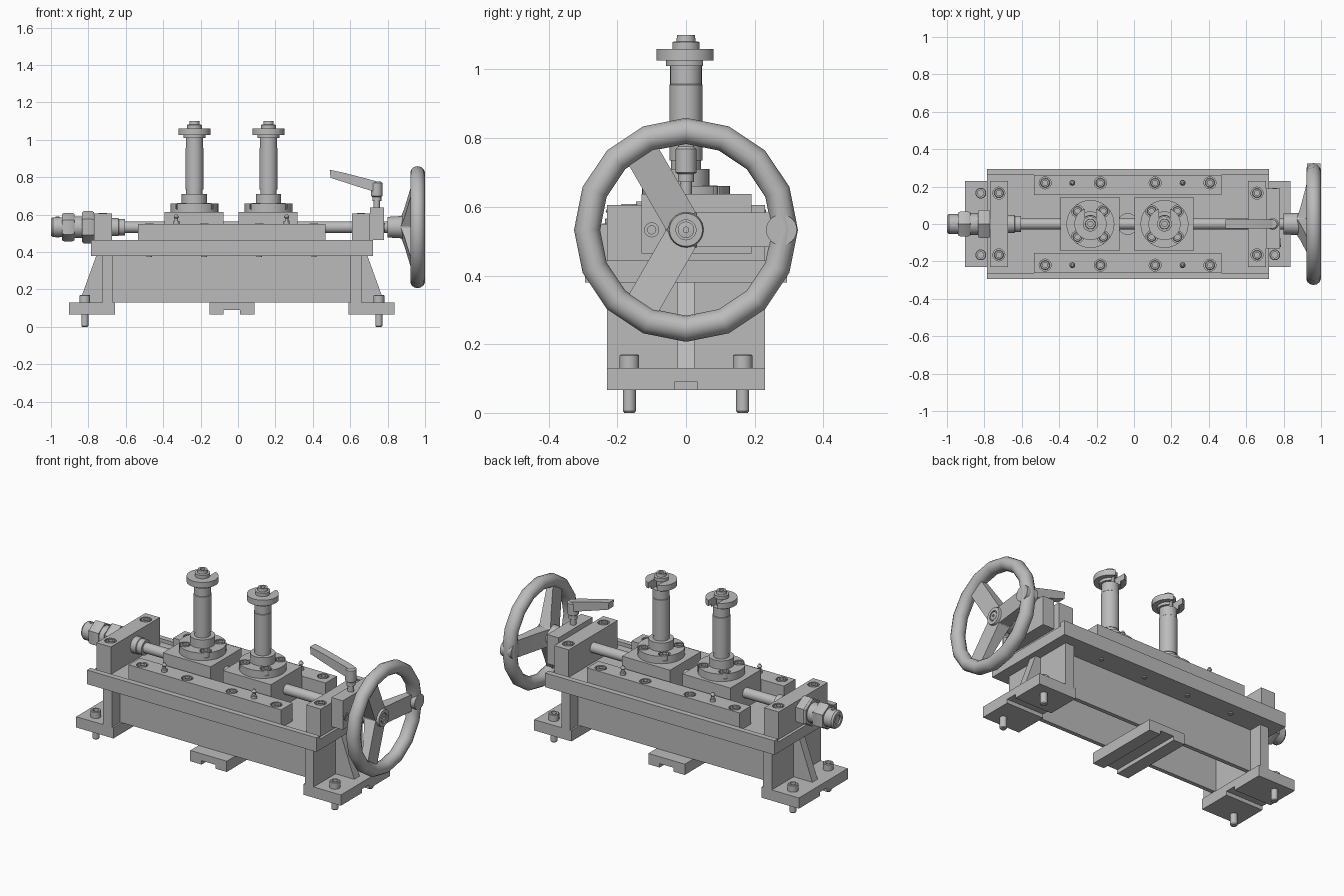
import bpy, bmesh, math
from mathutils import Matrix, Vector

cube = bpy.data.objects.get("Cube")
if cube:
    bpy.data.objects.remove(cube)

steel = bpy.data.materials.new("plain_grey_steel")
steel.use_nodes = True
GREY = (0.5, 0.5, 0.5, 1)
steel.diffuse_color = GREY
steel.node_tree.nodes["Principled BSDF"].inputs["Base Color"].default_value = GREY

MID = -0.033          # lengthwise centre of the base
AXIS_Z = 0.533        # height of the lead screw
parts = []


def finish(name, bm):
    bmesh.ops.recalc_face_normals(bm, faces=bm.faces)
    mesh = bpy.data.meshes.new(name)
    bm.to_mesh(mesh)
    bm.free()
    mesh.materials.append(steel)
    ob = bpy.data.objects.new(name, mesh)
    bpy.context.collection.objects.link(ob)
    parts.append(ob)
    return ob


def prism(name, axis, pts, a, b, matrix=None):
    """Extrude a profile along an axis: x takes (y, z) points, y takes (x, z)."""
    place = {"x": lambda p, t: (t, p[0], p[1]), "y": lambda p, t: (p[0], t, p[1])}[axis]
    bm = bmesh.new()
    rings = [[bm.verts.new(place(p, t)) for p in pts] for t in (a, b)]
    for ring in rings:
        bm.faces.new(ring)
    n = len(pts)
    for i in range(n):
        j = (i + 1) % n
        bm.faces.new((rings[0][i], rings[0][j], rings[1][j], rings[1][i]))
    if matrix:
        bm.transform(matrix)
    return finish(name, bm)


def box(name, x, y, z):
    return prism(name, "y", [(x[0], z[0]), (x[1], z[0]), (x[1], z[1]), (x[0], z[1])], *y)


def lathe(name, pts, origin=(0, 0, 0), axis="z", seg=24):
    """Turn (distance, radius) points around an axis through origin."""
    bm = bmesh.new()
    rings = []
    for d, r in pts:
        ring = []
        for i in range(seg):
            t = math.tau * i / seg
            ring.append(bm.verts.new((r * math.cos(t), r * math.sin(t), d)))
        rings.append(ring)
    for lo, hi in zip(rings, rings[1:]):
        for i in range(seg):
            j = (i + 1) % seg
            bm.faces.new((lo[i], lo[j], hi[j], hi[i]))
    bm.faces.new(rings[0])
    bm.faces.new(rings[-1])
    turn = Matrix.Rotation(math.pi / 2, 4, "Y") if axis == "x" else Matrix()
    bm.transform(Matrix.Translation(Vector(origin)) @ turn)
    return finish(name, bm)


def cut(ob, cutter):
    mod = ob.modifiers.new("cut", "BOOLEAN")
    mod.operation = "DIFFERENCE"
    mod.solver = "EXACT"
    mod.object = cutter
    bpy.context.view_layer.objects.active = ob
    bpy.ops.object.modifier_apply(modifier="cut")
    parts.remove(cutter)
    bpy.data.objects.remove(cutter)


def bolt_head(name, x, y, bottom, top, r=0.025):
    lathe(name, [(bottom, r), (top - 0.003, r), (top, r * 0.88), (top, r * 0.55),
                 (top - 0.015, r * 0.55)], (x, y, 0), seg=18)


def sunk_bolt(ob, name, x, y, top):
    """Socket bolt sitting in a counterbore."""
    cut(ob, lathe("bore", [(top - 0.03, 0.032), (top + 0.02, 0.032)], (x, y, 0)))
    bolt_head(name, x, y, top - 0.03, top + 0.002)


# Base: grooved feet, end plates, sloping ribs, side walls
def grooved(c, half, groove):
    return [(c - half, 0.067), (c - groove, 0.067), (c - groove, 0.09), (c + groove, 0.09),
            (c + groove, 0.067), (c + half, 0.067), (c + half, 0.131), (c - half, 0.131)]


for s, side in ((-1, "right"), (1, "left")):
    at = lambda d: MID + s * d
    prism(f"{side}_foot", "x", grooved(0, 0.23, 0.033), at(0.625), at(0.87))
    box(f"{side}_end_plate", sorted((at(0.635), at(0.692))), (-0.23, 0.23), (0.131, 0.38))
    prism(f"{side}_rib", "y", [(at(0.692), 0.131), (at(0.815), 0.131), (at(0.725), 0.38),
                               (at(0.692), 0.38)], -0.025, 0.025)
    for y in (-0.165, 0.165):
        bolt_head(f"{side}_foot_bolt", at(0.786), y, 0.131, 0.17, 0.029)
        lathe(f"{side}_foot_bolt_shank", [(0, 0.015), (0.005, 0.019), (0.1, 0.019)],
              (at(0.786), y, 0), seg=18)
prism("middle_foot", "y", grooved(MID, 0.12, 0.045), -0.23, 0.23)
for y in (-0.14, 0.14):
    box("base_side_wall", (MID - 0.64, MID + 0.64), (y - 0.012, y + 0.012), (0.131, 0.38))

# Bed with raised rims
bed = prism("bed_plate", "x", [(-0.294, 0.38), (0.294, 0.38), (0.294, 0.464), (0.262, 0.464),
                               (0.262, 0.443), (-0.262, 0.443), (-0.262, 0.464), (-0.294, 0.464)],
            MID - 0.754, MID + 0.754)
cut(bed, lathe("bore", [(0.4, 0.055), (0.5, 0.055)], (MID, 0, 0)))

# Guide rails with bolts and grease nipples
for s in (-1, 1):
    rail = box("guide_rail", (-0.535, 0.467), sorted((s * 0.155, s * 0.262)), (0.443, 0.55))
    for x in (-0.475, -0.18, 0.113, 0.406):
        sunk_bolt(rail, "rail_bolt", x, s * 0.22, 0.55)
        lathe("rail_bolt_tip", [(0.374, 0.014), (0.382, 0.014)], (x, s * 0.22, 0), seg=12)
    for x in (-0.33, 0.26):
        lathe("grease_nipple", [(0.55, 0.016), (0.565, 0.016), (0.567, 0.009), (0.58, 0.009),
                                (0.587, 0.014), (0.602, 0.006)], (x, s * 0.22, 0), seg=12)

# Bearing blocks at both ends
for x0, x1 in ((-0.77, -0.675), (0.61, 0.705)):
    block = box("bearing_block", (x0, x1), (-0.23, 0.23), (0.443, 0.606))
    for y in (-0.165, 0.165):
        sunk_bolt(block, "bearing_bolt", (x0 + x1) / 2, y, 0.606)

# Carriages with clamping posts
for x in (-0.233, 0.163):
    box("carriage", (x - 0.16, x + 0.155), (-0.145, 0.145), (0.443, 0.615))
    flange = lathe("post_flange", [(0.615, 0.128), (0.66, 0.128)], (x, 0, 0), seg=40)
    for dx in (-0.069, 0.069):
        for dy in (-0.069, 0.069):
            sunk_bolt(flange, "flange_bolt", x + dx, dy, 0.66)
    lathe("post", [(0.66, 0.068), (0.71, 0.068), (0.71, 0.044), (0.735, 0.044), (0.735, 0.048),
                   (0.955, 0.048), (0.957, 0.046), (1.01, 0.046)], (x, 0, 0), seg=32)
    washer = lathe("slotted_washer", [(1.01, 0.058), (1.026, 0.058), (1.026, 0.086),
                                      (1.06, 0.086)], (x, 0, 0), seg=36)
    cut(washer, box("slot", (x - 0.03, x + 0.03), (0, 0.12), (1, 1.07)))
    lathe("post_screw", [(1.0, 0.026), (1.06, 0.026), (1.06, 0.04), (1.08, 0.04),
                         (1.082, 0.028), (1.1, 0.026), (1.1, 0.014), (1.085, 0.014)],
          (x, 0, 0), seg=24)

# Lead screw, collar and lock nuts
ORIGIN = (0, 0, AXIS_Z)
lathe("lead_screw", [(-0.99, 0.03), (0.9, 0.03)], ORIGIN, "x")
lathe("screw_collar", [(-0.675, 0.048), (-0.64, 0.048), (-0.637, 0.044), (-0.605, 0.044)],
      ORIGIN, "x")
lathe("large_lock_nut", [(-0.835, 0.078), (-0.825, 0.086), (-0.78, 0.086), (-0.77, 0.08)],
      ORIGIN, "x", 6)
lathe("spacer", [(-0.88, 0.058), (-0.83, 0.058)], ORIGIN, "x")
lathe("small_lock_nut", [(-0.94, 0.07), (-0.93, 0.076), (-0.885, 0.076), (-0.875, 0.07)],
      ORIGIN, "x", 6)
lathe("end_collar", [(-0.975, 0.028), (-1, 0.028), (-1, 0.045), (-0.99, 0.053), (-0.935, 0.053)],
      ORIGIN, "x")
lathe("collar_set_screw", [(-0.056, 0.01), (0.056, 0.01)], (-0.965, 0, AXIS_Z), seg=12)

# Shaft clamp with tilted lever
box("shaft_clamp", (0.705, 0.78), (-0.13, 0.19), (0.464, 0.637))
lathe("clamp_set_screw", [(0.77, 0.022), (0.785, 0.022), (0.785, 0.012), (0.775, 0.012)],
      (0, -0.1, AXIS_Z), "x", 16)
lathe("lever_stem", [(0.63, 0.017), (0.672, 0.017), (0.672, 0.024), (0.695, 0.024),
                     (0.7, 0.031), (0.768, 0.031), (0.776, 0.022)], (0.742, 0, 0), seg=20)
prism("lever_arm", "y", [(0.49, 0.84), (0.57, 0.823), (0.735, 0.78), (0.76, 0.765),
                         (0.75, 0.72), (0.715, 0.727), (0.64, 0.75), (0.495, 0.797)],
      -0.024, 0.024)

# Handwheel: rim, hub and three dished spokes
lathe("wheel_hub", [(0.8, 0.055), (0.88, 0.06), (0.91, 0.06), (0.96, 0.048), (0.96, 0.029),
                    (0.95, 0.029)], ORIGIN, "x", 32)
lathe("shaft_end", [(0.9, 0.024), (0.958, 0.024), (0.96, 0.008), (0.95, 0.008)], ORIGIN, "x")
bpy.ops.mesh.primitive_torus_add(major_segments=16, minor_segments=14, major_radius=0.288,
                                 minor_radius=0.038, location=(0.96, 0, AXIS_Z),
                                 rotation=(0, math.pi / 2, 0))
rim = bpy.context.object
rim.name = "wheel_rim"
rim.scale.z = 0.04 / 0.038
rim.data.materials.append(steel)
parts.append(rim)
for k in range(3):
    turn = Matrix.Translation(ORIGIN) @ Matrix.Rotation(math.tau * k / 3 - math.pi / 2, 4, "X")
    prism("wheel_spoke", "y", [(0.87, 0.03), (0.945, 0.03), (0.975, 0.28), (0.94, 0.28),
                               (0.89, 0.09)], -0.05, 0.05, turn)
lathe("grip_boss", [(0.925, 0.045), (0.998, 0.045)], (0, 0.278, AXIS_Z), "x")

# Smooth round faces while keeping sharp edges
bpy.ops.object.select_all(action="DESELECT")
for ob in parts:
    ob.select_set(True)
bpy.context.view_layer.objects.active = rim
bpy.ops.object.shade_smooth_by_angle(angle=math.radians(32))
